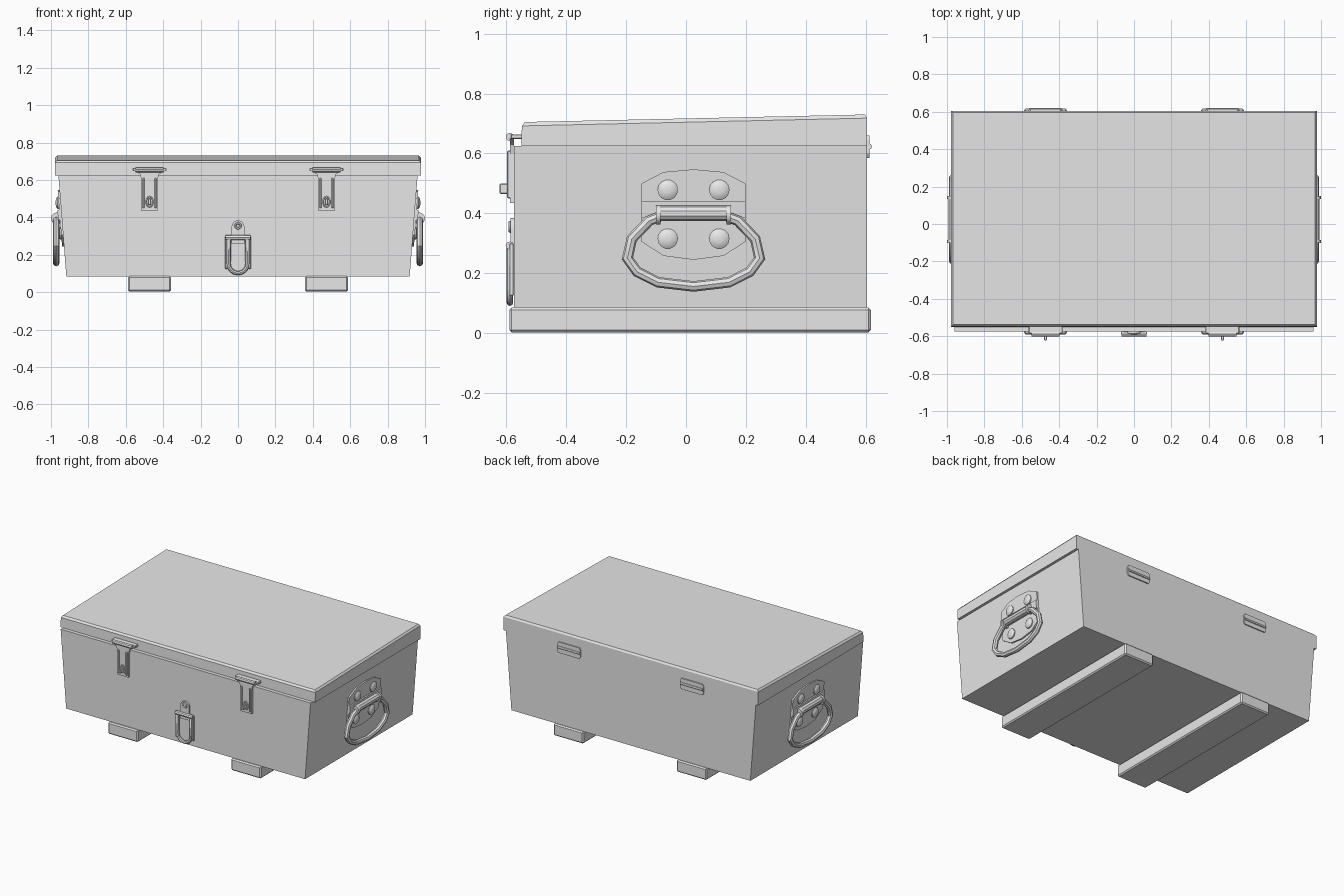
import bpy, bmesh, math
from mathutils import Vector

cube = bpy.data.objects.get("Cube")
if cube:
    bpy.data.objects.remove(cube, do_unlink=True)

grey = bpy.data.materials.new("light grey")
grey.use_nodes = True
grey.diffuse_color = (0.8, 0.8, 0.8, 1)
grey.node_tree.nodes["Principled BSDF"].inputs["Base Color"].default_value = (0.8, 0.8, 0.8, 1)


def finish(bm, name, smooth=False):
    bmesh.ops.recalc_face_normals(bm, faces=bm.faces)
    mesh = bpy.data.meshes.new(name)
    bm.to_mesh(mesh)
    bm.free()
    mesh.materials.append(grey)
    obj = bpy.data.objects.new(name, mesh)
    bpy.context.collection.objects.link(obj)
    if smooth:
        bpy.ops.object.select_all(action='DESELECT')
        obj.select_set(True)
        bpy.context.view_layer.objects.active = obj
        bpy.ops.object.shade_smooth_by_angle(angle=math.radians(35))
    return obj


def loft(name, sections, smooth=False):
    """Skin a stack of matching closed rings and cap both ends."""
    bm = bmesh.new()
    rings = [[bm.verts.new(p) for p in ring] for ring in sections]
    for a, b in zip(rings, rings[1:]):
        for i in range(len(a)):
            j = (i + 1) % len(a)
            bm.faces.new((a[i], a[j], b[j], b[i]))
    bm.faces.new(rings[0])
    bm.faces.new(rings[-1])
    return finish(bm, name, smooth)


def box(name, x, y, z, bevel=0):
    rect = [(x[0], y[0]), (x[1], y[0]), (x[1], y[1]), (x[0], y[1])]
    obj = loft(name, [[(u, v, h) for u, v in rect] for h in z])
    if bevel:
        mod = obj.modifiers.new("edge_bevel", 'BEVEL')
        mod.width, mod.segments = bevel, 1
    return obj


def front_plate(name, outline, y0, y1, cx=0):
    return loft(name, [[(cx + u, y, v) for u, v in outline] for y in (y0, y1)])


def tube(name, points, radius, closed=False, sides=8):
    """Round bar that follows a path."""
    pts = [Vector(p) for p in points]
    n = len(pts)
    normal = Vector((1, 0, 0)) if all(abs(p.x - pts[0].x) < .02 for p in pts) else Vector((0, 1, 0))
    rings = []
    for i, p in enumerate(pts):
        prev = pts[i - 1] if i or closed else p
        nxt = pts[(i + 1) % n] if i < n - 1 or closed else p
        d = (nxt - prev).normalized()
        side = d.cross(normal).normalized()
        up = side.cross(d)
        a, b = (p - prev), (nxt - p)
        miter = 1 / max(.6, math.cos(a.angle(b) / 2)) if a.length and b.length else 1
        rings.append([p + radius * (side * miter * math.cos(t) + up * math.sin(t))
                      for t in (math.tau * k / sides for k in range(sides))])
    if not closed:
        return loft(name, rings, True)
    bm = bmesh.new()
    vs = [[bm.verts.new(p) for p in r] for r in rings]
    for i in range(n):
        a, b = vs[i], vs[(i + 1) % n]
        for k in range(sides):
            j = (k + 1) % sides
            bm.faces.new((a[k], a[j], b[j], b[k]))
    return finish(bm, name, True)


def side_x(z):
    """Half width of the tapered body at a height."""
    return 0.918 + 0.078 * (z - 0.085)


# Body, tapering towards the floor
BACK, FRONT = 0.605, -0.575
loft("body", [[(-w, FRONT, z), (w, FRONT, z), (w, BACK, z), (-w, BACK, z)]
              for z, w in ((0.085, side_x(0.085)), (0.625, side_x(0.625)))])


# Lid with a sloping, chamfered top
def lid_ring(w, front, back, zf, zb):
    return [(-w, front, zf), (w, front, zf), (w, back, zb), (-w, back, zb)]


loft("lid", [lid_ring(0.978, -0.55, BACK, 0.625, 0.625),
             lid_ring(0.978, -0.548, BACK, 0.692, 0.718),
             lid_ring(0.968, -0.538, BACK - 0.008, 0.705, 0.73)])

for s, label in ((-1, "right"), (1, "left")):
    cx = s * 0.473

    # Floor skid
    box(f"{label}_skid", (cx - 0.115, cx + 0.115), (-0.59, 0.617), (0.003, 0.086), 0.008)

    # Back hinge: leaf and knuckle
    leaf = [(-.09, .60), (-.08, .585), (.08, .585), (.09, .60),
            (.09, .645), (.08, .66), (-.08, .66), (-.09, .645)]
    front_plate(f"{label}_hinge_leaf", leaf, 0.60, 0.613, cx)
    tube(f"{label}_hinge_knuckle", [(cx - .085, .61, .623), (cx + .085, .61, .623)], 0.011)

    # Front latch: flange, roller, strap, ribs, slot rim and staple
    box(f"{label}_latch_flange", (cx - .09, cx + .09), (-.585, -.54), (.648, .664), .003)
    tube(f"{label}_latch_roller", [(cx - .075, -.588, .655), (cx + .075, -.588, .655)], .014)
    strap = [(-.085, .65), (-.05, .63), (-.043, .60), (-.043, .435),
             (.043, .435), (.043, .60), (.05, .63), (.085, .65)]
    front_plate(f"{label}_latch_strap", strap, -.588, -.574, cx)
    for r in (-1, 1):
        x = cx + r * .032
        box(f"{label}_latch_rib", (x - .006, x + .006), (-.597, -.58), (.45, .61), .003)
    rim = [(cx + .018 * math.cos(t), -.588, .483 + .027 * math.sin(t))
           for t in (math.tau * k / 12 for k in range(12))]
    tube(f"{label}_latch_slot_rim", rim, .004, True, 6)
    box(f"{label}_latch_staple", (cx - .008, cx + .008), (-.622, -.58), (.465, .50), .003)

    # Carrying handle back plate, following the body taper
    cy = 0.025
    half = [(0, .547), (.10, .538), (.173, .50), (.173, .305), (.10, .258), (0, .245)]
    outline = half + [(-y, z) for y, z in half[-2:0:-1]]
    loft(f"{label}_handle_plate", [[(s * (side_x(z) + d), cy + y, z) for y, z in outline]
                                   for d in (-.005, .010)])

    # Raised band holding the hinge bar
    band = [(-.173, .385), (.173, .385), (.173, .44), (-.173, .44)]
    loft(f"{label}_handle_band", [[(s * (side_x(z) + d), cy + y, z) for y, z in band]
                                  for d in (0, .02)])
    bar_x = s * 0.968
    tube(f"{label}_handle_bar", [(bar_x, cy - .125, .40), (bar_x, cy + .125, .40)], .026, sides=10)
    for r in (-1, 1):
        y = cy + r * .118
        tube(f"{label}_handle_collar", [(bar_x, y - .008, .395), (bar_x, y + .008, .395)],
             .032, sides=12)

    # Domed rivets
    for y in (cy - .086, cy + .086):
        for z in (.315, .478):
            rings = [[(s * (side_x(z) + d), y + r * math.cos(t), z + r * math.sin(t))
                      for t in (math.tau * k / 14 for k in range(14))]
                     for d, r in ((0, .034), (.016, .034), (.023, .024), (.026, .01))]
            loft(f"{label}_handle_rivet", rings, True)

    # Swinging grip
    grip = [(.115, .388), (.15, .375), (.208, .315), (.223, .25), (.19, .205), (.12, .17), (0, .156)]
    path = grip + [(-y, z) for y, z in grip[-2::-1]]
    tube(f"{label}_handle_grip", [(s * .972, cy + y * .99, z) for y, z in path], .0175)

# Centre hasp: round-topped tab with an eye
arc = [(.034 * math.cos(t), .35 + .034 * math.sin(t)) for t in (math.pi * k / 8 for k in range(9))]
front_plate("hasp_tab", arc + [(-.034, .26), (.034, .26)], -.586, -.574)
eye = [(.014 * math.cos(t), -.587, .355 + .014 * math.sin(t))
       for t in (math.tau * k / 12 for k in range(12))]
tube("hasp_eye", eye, .006, True, 6)

# Hasp cross bar, side lugs and hanging ring
tube("hasp_cross_bar", [(-.066, -.588, .292), (.066, -.588, .292)], .014)
for s in (-1, 1):
    box("hasp_lug", sorted((s * .056, s * .069)), (-.59, -.574), (.125, .30), .003)
bottom = [(.05 * math.cos(t), .15 - .048 * math.sin(t))
          for t in (math.pi * k / 8 for k in range(9))]
ring = [(.05, .29)] + bottom + [(-.05, .29)]
tube("hasp_ring", [(x, -.588, z) for x, z in ring], .011, True)
